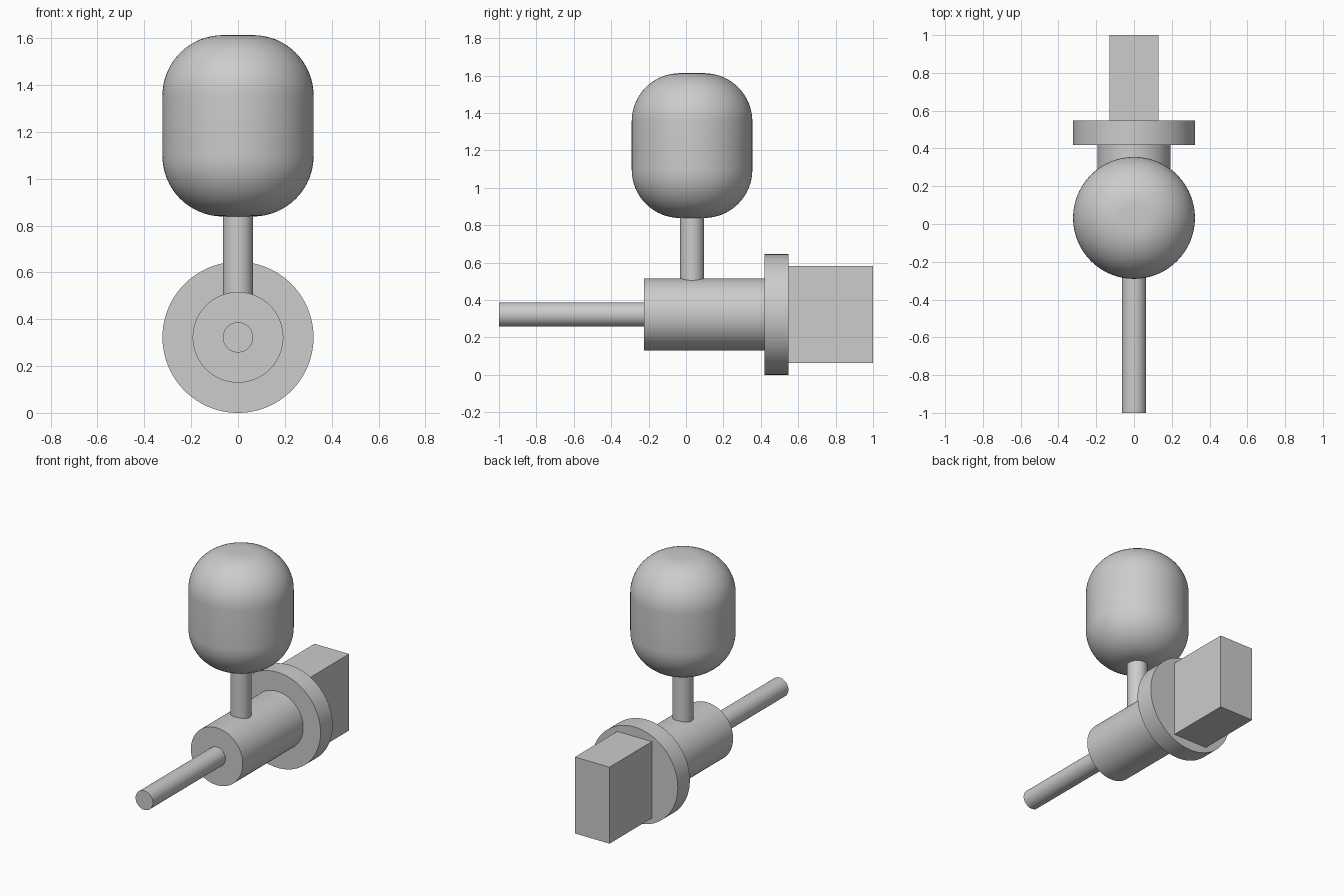
import bpy
import bmesh
from math import cos, sin, pi, radians
from mathutils import Matrix, Vector

cube = bpy.data.objects.get("Cube")
if cube:
    bpy.data.objects.remove(cube, do_unlink=True)

U = 2 / 31            # design unit: the whole model is 31 units long
AXIS_Z = 5 * U        # height of the horizontal cylinder axis
STEM_Y = 0.5 * U      # position of the upright axis

grey = bpy.data.materials.new("light grey")
grey.use_nodes = True
colour = (0.604, 0.604, 0.604, 1)
grey.diffuse_color = colour
grey.node_tree.nodes["Principled BSDF"].inputs["Base Color"].default_value = colour


def add_object(name, bm):
    bmesh.ops.recalc_face_normals(bm, faces=bm.faces)
    mesh = bpy.data.meshes.new(name)
    bm.to_mesh(mesh)
    bm.free()
    mesh.materials.append(grey)
    obj = bpy.data.objects.new(name, mesh)
    bpy.context.collection.objects.link(obj)
    bpy.ops.object.select_all(action="DESELECT")
    obj.select_set(True)
    bpy.context.view_layer.objects.active = obj
    bpy.ops.object.shade_smooth_by_angle(angle=radians(30))
    return obj


def lathe(name, profile, matrix, steps=96):
    """Revolve (radius, height) points, given in units, about local z."""
    bm = bmesh.new()
    verts = [bm.verts.new((r * U, 0, h * U)) for r, h in profile]
    edges = [bm.edges.new(pair) for pair in zip(verts, verts[1:])]
    bmesh.ops.spin(bm, geom=verts + edges, cent=(0, 0, 0), axis=(0, 0, 1),
                   angle=2 * pi, steps=steps)
    bmesh.ops.remove_doubles(bm, verts=bm.verts, dist=1e-5)
    bm.transform(matrix)
    return add_object(name, bm)


def rod(radius, start, end):
    return [(0, start), (radius, start), (radius, end), (0, end)]


# Horizontal parts share an axis along y, upright parts one along z
along_y = Matrix.Translation((0, 0, AXIS_Z)) @ Matrix.Rotation(-pi / 2, 4, "X")
upright = Matrix.Translation((0, STEM_Y, 0))

lathe("push_rod", rod(1, -15.5, -3.5), along_y)
lathe("cylinder_body", rod(3, -3.5, 6.5), along_y)
lathe("flange", rod(5, 6.5, 8.5), along_y)
lathe("stem", rod(1, 7.8, 13.02), upright)

# Reservoir with large rounded shoulders and small flat ends
arc = [i * pi / 32 for i in range(17)]
lower = [(1 + 4 * sin(a), 17 - 4 * cos(a)) for a in arc]
upper = [(1 + 4 * cos(a), 21 + 4 * sin(a)) for a in arc]
lathe("reservoir", [(0, 13)] + lower + upper + [(0, 25)], upright)

# Rectangular end block behind the flange
bm = bmesh.new()
bmesh.ops.create_cube(bm, size=1)
bmesh.ops.scale(bm, vec=Vector((4, 7, 8)) * U, verts=bm.verts)
bmesh.ops.translate(bm, vec=(0, 12 * U, AXIS_Z), verts=bm.verts)
add_object("end_block", bm)
